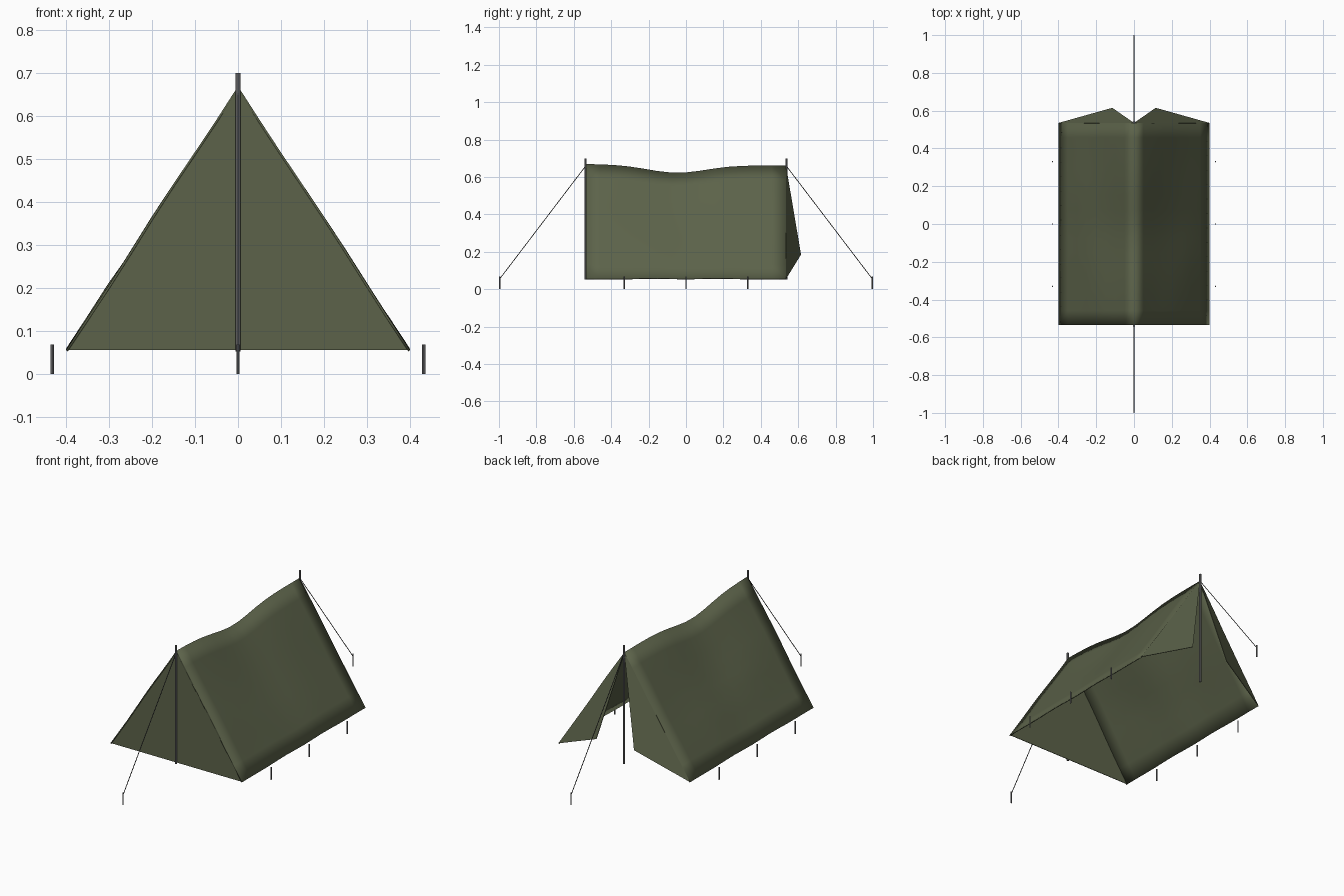
import bpy, math
from mathutils import Vector

cube = bpy.data.objects.get("Cube")
if cube:
    bpy.data.objects.remove(cube, do_unlink=True)


def make_material(name, colour):
    m = bpy.data.materials.new(name)
    m.use_nodes = True
    m.diffuse_color = (*colour, 1)
    m.node_tree.nodes["Principled BSDF"].inputs["Base Color"].default_value = (*colour, 1)
    return m


canvas = make_material("olive canvas", (0.107, 0.124, 0.068))
metal = make_material("grey metal", (0.18, 0.18, 0.185))
cord = make_material("dark cord", (0.08, 0.08, 0.08))

HALF_W, HALF_L, HEM = 0.4, 0.535, 0.055


def ridge(y):
    """Height of the sagging ridge."""
    return 0.665 - 0.008 * y - 0.043 * math.exp(-((y + 0.05) / 0.22) ** 2)


def make_mesh(name, verts, faces, mat, thickness, smooth=False):
    me = bpy.data.meshes.new(name)
    me.from_pydata(verts, [], faces)
    me.materials.append(mat)
    for p in me.polygons:
        p.use_smooth = smooth
    ob = bpy.data.objects.new(name, me)
    bpy.context.collection.objects.link(ob)
    mod = ob.modifiers.new("cloth thickness", "SOLIDIFY")
    mod.thickness = thickness
    mod.offset = -1
    return ob


def rod(name, a, b, radius, mat, sides=8):
    a, b = Vector(a), Vector(b)
    d = b - a
    bpy.ops.mesh.primitive_cylinder_add(vertices=sides, radius=radius,
                                        depth=d.length, location=(a + b) / 2)
    ob = bpy.context.object
    ob.name = name
    ob.rotation_euler = d.to_track_quat("Z", "Y").to_euler()
    ob.data.materials.append(mat)
    bpy.ops.object.shade_smooth_by_angle()
    return ob


# Roof cloth: one smooth sheet folded over the ridge
COLS, ROWS = 16, 14
verts, faces = [], []
for j in range(ROWS + 1):
    y = -HALF_L + 2 * HALF_L * j / ROWS
    inner = 1 - (y / HALF_L) ** 2
    for i in range(COLS + 1):
        u = 2 * i / COLS - 1
        t = 1 - abs(u)
        hem = HEM + 0.004 * inner * math.sin(9 * y) ** 2
        ripple = 0.004 * math.sin(math.pi * t) * math.sin(7 * t + 4 * y + u)
        verts.append((HALF_W * u + math.copysign(ripple, u) * (ripple > 0) * inner,
                      y, hem + (ridge(y) - hem) * t + ripple))
for j in range(ROWS):
    for i in range(COLS):
        a = j * (COLS + 1) + i
        faces.append((a, a + 1, a + COLS + 2, a + COLS + 1))
make_mesh("roof_cloth", verts, faces, canvas, 0.005, smooth=True)

# Closed front wall, in two halves that meet behind the pole
for side, label in ((1, "left"), (-1, "right")):
    y = -HALF_L + 0.003
    tri = [(0, y, HEM), (side * 0.397, y, HEM), (0, y, ridge(-HALF_L) - 0.004)]
    make_mesh("front_wall_" + label, tri, [(0, 1, 2) if side > 0 else (2, 1, 0)],
              canvas, 0.003)

    # Back door flap, swung outward
    flap = [(0, HALF_L, ridge(HALF_L) - 0.002), (side * 0.115, 0.615, 0.185),
            (side * HALF_W, HALF_L, HEM)]
    make_mesh("door_flap_" + label, flap, [(0, 1, 2) if side < 0 else (2, 1, 0)],
              canvas, 0.003)

    # Side pegs
    for n, py in enumerate((-0.33, 0, 0.33)):
        rod(f"side_peg_{label}_{n + 1}", (side * 0.432, py, 0),
            (side * 0.432, py, 0.068), 0.0035, metal)

# Poles, guy ropes and end pegs
for end, label in ((-1, "front"), (1, "back")):
    y = end * (HALF_L + 0.002)
    rod("pole_" + label, (0, y, 0.052), (0, y, 0.7), 0.006, metal)
    rod("guy_rope_" + label, (0, y, 0.658), (0, end * 0.996, 0.055), 0.002, cord, 6)
    rod("end_peg_" + label, (0, end * 0.9965, 0), (0, end * 0.9965, 0.068), 0.0035, metal)
